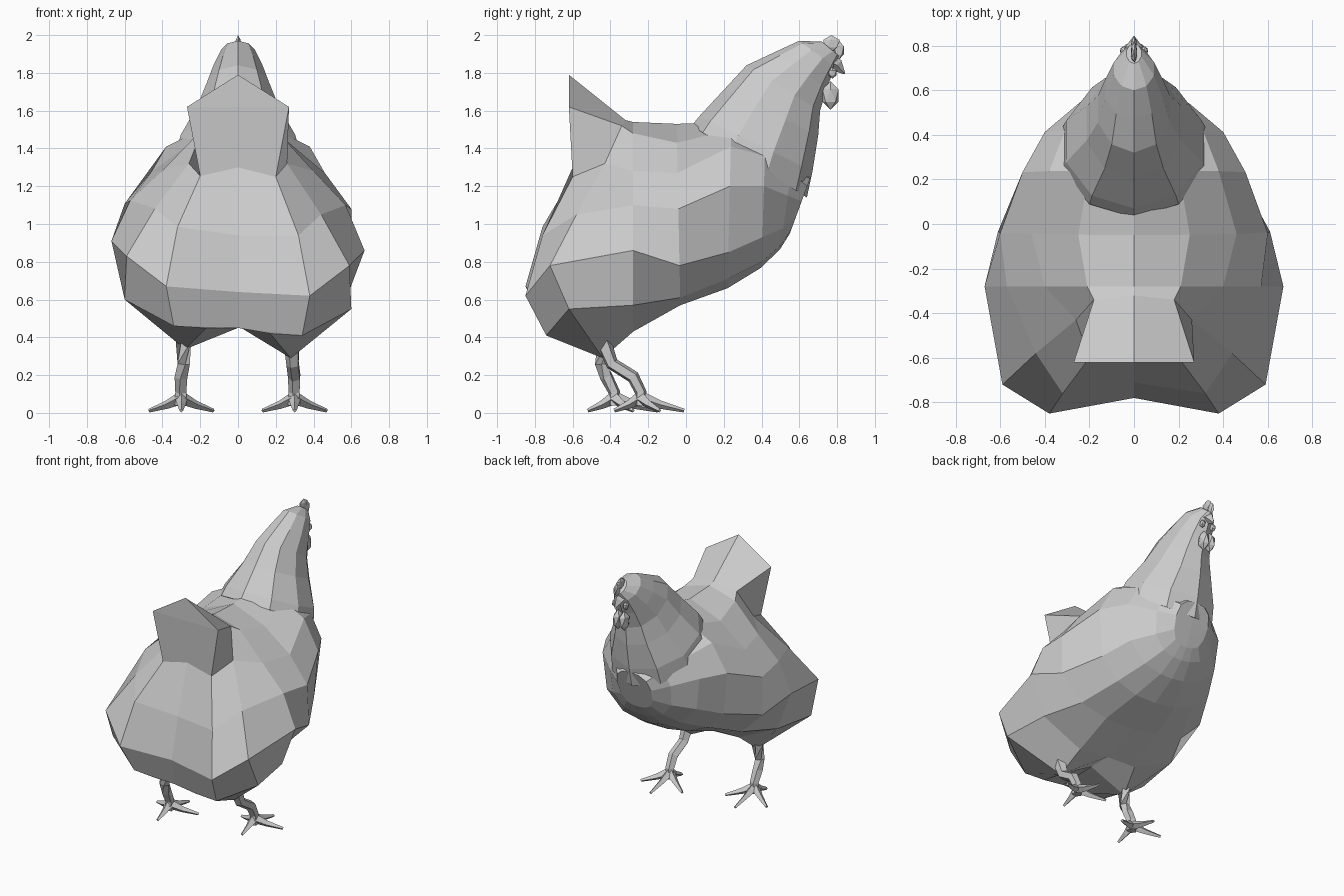
import bpy, bmesh, math
from mathutils import Vector

default_cube = bpy.data.objects.get("Cube")
if default_cube:
    bpy.data.objects.remove(default_cube, do_unlink=True)

# One plain colour for the whole bird
grey = bpy.data.materials.new("plain_grey")
grey.use_nodes = True
colour = (0.6, 0.6, 0.6, 1)
grey.diffuse_color = colour
grey.node_tree.nodes["Principled BSDF"].inputs["Base Color"].default_value = colour


def finish(name, bm):
    """Clean a bmesh, and turn it into a flat shaded object."""
    bmesh.ops.remove_doubles(bm, verts=bm.verts, dist=0.001)
    bmesh.ops.recalc_face_normals(bm, faces=bm.faces)
    mesh = bpy.data.meshes.new(name)
    bm.to_mesh(mesh)
    bm.free()
    mesh.materials.append(grey)
    obj = bpy.data.objects.new(name, mesh)
    bpy.context.scene.collection.objects.link(obj)
    return obj


def skin(name, rings, caps=False):
    """Loft quads through closed rings that have equal point counts."""
    bm = bmesh.new()
    loops = [[bm.verts.new(point) for point in ring] for ring in rings]
    count = len(loops[0])
    for lower, upper in zip(loops, loops[1:]):
        for i in range(count):
            j = (i + 1) % count
            bm.faces.new((lower[i], lower[j], upper[j], upper[i]))
    if caps:
        bm.faces.new(loops[0])
        bm.faces.new(loops[-1])
    return finish(name, bm)


def full_ring(half):
    """Mirror a half outline; the far side hangs slightly higher low down."""
    ring = list(half)
    for x, y, z in half[-2:0:-1]:
        low = min(1, max(0, (1.3 - z) / .4))
        ring.append((-x, y, z + .05 * low * min(1, x / .3)))
    return ring


def flatten(half):
    """Collapse a half outline onto the middle line, to close an end."""
    return [(0, y, z) for x, y, z in half]


def limb(name, path, radii, sides=5):
    """Tapered tube through the path points."""
    path = [Vector(p) for p in path]
    rings = []
    for i, (point, radius) in enumerate(zip(path, radii)):
        along = path[min(i + 1, len(path) - 1)] - path[max(i - 1, 0)]
        turn = along.to_track_quat('Z', 'Y')
        angles = [math.tau * k / sides for k in range(sides)]
        rings.append([point + turn @ Vector((radius * math.cos(a), radius * math.sin(a), 0))
                      for a in angles])
    return skin(name, rings, caps=True)


def blob(name, centre, size):
    """Small faceted lump."""
    bm = bmesh.new()
    bmesh.ops.create_icosphere(bm, subdivisions=1, radius=1)
    bmesh.ops.scale(bm, vec=size, verts=bm.verts)
    bmesh.ops.translate(bm, vec=centre, verts=bm.verts)
    return finish(name, bm)


# Body: middle line of the rear, edge of the rear with the raised tail, haunches
rear_middle = [(0, -.62, 1.79), (0, -.62, 1.62), (0, -.6, 1.3), (0, -.71, .94),
               (0, -.78, .64), (0, -.75, .45), (0, -.75, .45), (0, -.74, .45)]
tail_outline = [(0, -.62, 1.79), (.27, -.62, 1.62), (.2, -.6, 1.25), (.32, -.76, .94),
                (.38, -.85, .62), (.34, -.74, .41), (.17, -.74, .42), (0, -.74, .45)]
haunch_outline = [(0, -.32, 1.55), (.18, -.34, 1.52), (.26, -.43, 1.32), (.44, -.58, 1.05),
                  (.59, -.72, .78), (.6, -.62, .55), (.28, -.44, .29), (0, -.45, .46)]

# Upright body sections: bottom y, top y, then half outline (x, z) from the top
sections = [
    (-.28, -.28, [(0, 1.54), (.21, 1.48), (.4, 1.28), (.57, 1.1),
                  (.67, .86), (.56, .57), (.24, .43), (0, .46)]),
    (-.03, -.05, [(0, 1.53), (.25, 1.43), (.46, 1.27), (.6, 1.08),
                  (.61, .78), (.44, .61), (.22, .57), (0, .57)]),
    (.22, .24, [(0, 1.54), (.2, 1.5), (.38, 1.41), (.5, 1.2),
                (.47, .85), (.33, .71), (.17, .66), (0, .66)]),
    (.4, .42, [(0, 1.45), (.16, 1.43), (.31, 1.36), (.4, 1.2),
               (.37, .93), (.24, .8), (.1, .77), (0, .77)]),
    (.5, .56, [(0, 1.3), (.1, 1.3), (.2, 1.27), (.25, 1.15),
               (.24, .98), (.16, .89), (.07, .87), (0, .87)]),
    (.55, .66, [(0, 1.25), (.07, 1.24), (.12, 1.2), (.14, 1.12),
                (.13, 1.03), (.1, .97), (.05, .95), (0, .95)]),
]
halves = [rear_middle, tail_outline, haunch_outline]
for bottom_y, top_y, outline in sections:
    top_z, bottom_z = outline[0][1], outline[-1][1]
    slope = (top_y - bottom_y) / (top_z - bottom_z)
    halves.append([(x, bottom_y + slope * (z - bottom_z), z) for x, z in outline])
halves.append(flatten(halves[-1]))
skin("body_and_tail", [full_ring(half) for half in halves])

# Neck and head: leaning rings from nape (y, z) to throat (y, z), and half width
neck_rings = [
    ((.03, 1.52), (.64, 1.14), .34),
    ((.07, 1.57), (.67, 1.28), .32),
    ((.2, 1.71), (.7, 1.47), .225),
    ((.32, 1.84), (.71, 1.6), .17),
    ((.47, 1.91), (.745, 1.72), .135),
    ((.6, 1.97), (.79, 1.83), .095),
    ((.72, 1.965), (.81, 1.89), .035),
]
halves = []
for nape, throat, width in neck_rings:
    half = []
    for step in range(6):
        angle = math.pi * step / 5
        t = (1 - math.cos(angle)) / 2
        half.append((width * math.sin(angle),
                     nape[0] + t * (throat[0] - nape[0]),
                     nape[1] + t * (throat[1] - nape[1])))
    half[-1] = (0, *throat)
    halves.append(half)
halves = [flatten(halves[0])] + halves + [flatten(halves[-1])]
skin("neck_and_head", [full_ring(half) for half in halves])

# Comb and beak
blob("comb_rear", (0, .77, 1.955), (.016, .05, .045))
blob("comb_front", (0, .81, 1.92), (.014, .03, .05))
limb("beak", [(0, .76, 1.86), (0, .8, 1.84), (0, .84, 1.795)], [.045, .035, .004], 4)

# Wattles, legs and feet, on both sides; one foot stands ahead of the other
for side, label in ((1, "left"), (-1, "right")):
    blob(label + "_wattle", (side * .025, .765, 1.68), (.035, .05, .075))
    blob(label + "_ear", (side * .045, .775, 1.8), (.02, .025, .03))
    stride = .07 * side
    x = .3 * side
    hub = Vector((x, stride - .31, .08))
    limb(label + "_leg",
         [(x * .95, -.44, .38), (x * .97, stride * .4 - .42, .26),
          (x, stride - .35, .19), hub + Vector((0, 0, .03)), hub - Vector((0, 0, .04))],
         [.045, .036, .036, .032, .035])
    toes = {"middle": (0, .23), "inner": (-.17 * side, .1),
            "outer": (.17 * side, .1), "hind": (0, -.14)}
    for toe, (across, ahead) in toes.items():
        tip = Vector((hub.x + across, hub.y + ahead, .012))
        limb(label + "_" + toe + "_toe",
             [hub, hub.lerp(tip, .45) - Vector((0, 0, .006)), tip],
             [.035, .022, .01], 4)
